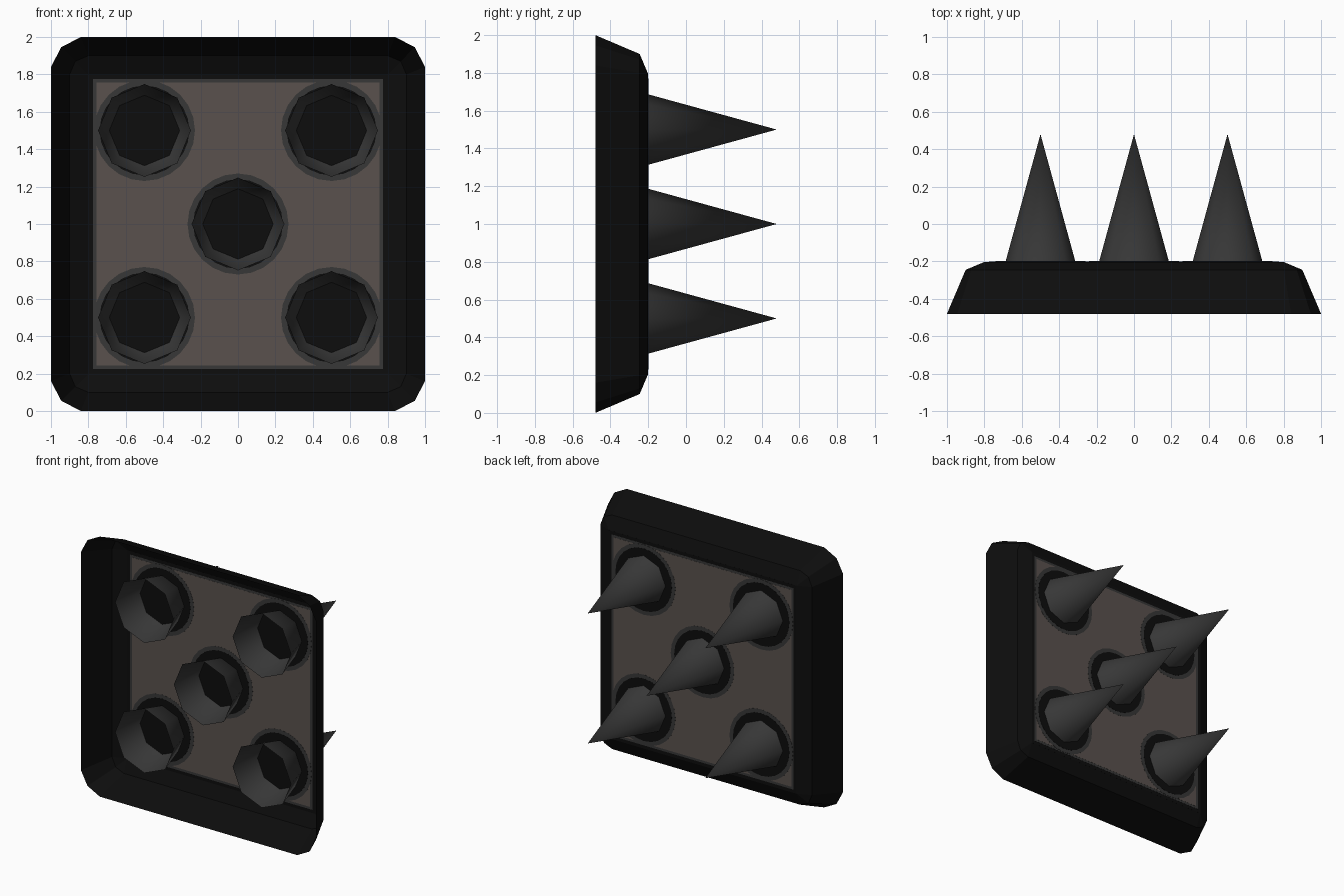
import bpy, bmesh, math
from mathutils import Matrix

cube = bpy.data.objects.get("Cube")
if cube:
    bpy.data.objects.remove(cube)


def material(name, rgb):
    m = bpy.data.materials.new(name)
    m.use_nodes = True
    m.diffuse_color = (*rgb, 1)
    bsdf = m.node_tree.nodes["Principled BSDF"]
    bsdf.inputs["Base Color"].default_value = (*rgb, 1)
    bsdf.inputs["Roughness"].default_value = 0.8
    return m


black = material("black", (0.004, 0.004, 0.004))
grey = material("dark_grey", (0.038, 0.038, 0.038))
brown = material("grey_brown", (0.1, 0.083, 0.075))

PANEL_Y = -0.203
TURN = Matrix.Rotation(-math.pi / 2, 4, 'X')   # local +z becomes +y


def finish(bm, name, mat, location=(0, 0, 0), smooth=False):
    bmesh.ops.recalc_face_normals(bm, faces=bm.faces)
    for f in bm.faces:
        f.smooth = smooth
    mesh = bpy.data.meshes.new(name)
    bm.to_mesh(mesh)
    bm.free()
    mesh.materials.append(mat)
    obj = bpy.data.objects.new(name, mesh)
    obj.location = location
    bpy.context.collection.objects.link(obj)
    return obj


def corner_loop(bm, y, side, straight, diagonal):
    """Square loop with two-segment cut corners, centred on z = 1."""
    quarter = [(side, straight), (diagonal, diagonal), (straight, side)]
    points = []
    for i in range(4):
        for x, z in quarter:
            for _ in range(i):
                x, z = -z, x
            points.append(bm.verts.new((x, y, z + 1)))
    return points


# Open tray frame: flared skirt and bevelled shoulder
bm = bmesh.new()
loops = [corner_loop(bm, -0.48, 1.0, 0.84, 0.945),
         corner_loop(bm, -0.245, 0.9, 0.8, 0.87),
         corner_loop(bm, PANEL_Y, 0.8, 0.8, 0.8)]
for a, b in zip(loops, loops[1:]):
    for i in range(len(a)):
        j = (i + 1) % len(a)
        bm.faces.new((a[i], a[j], b[j], b[i]))
bmesh.ops.remove_doubles(bm, verts=bm.verts, dist=0.0001)
finish(bm, "frame", black)


# Panel and its painted layers, visible on both sides
def square_plate(name, half, thickness, mat):
    bm = bmesh.new()
    bmesh.ops.create_cube(bm, size=1)
    bmesh.ops.scale(bm, verts=bm.verts, vec=(2 * half, thickness, 2 * half))
    finish(bm, name, mat, (0, PANEL_Y, 1))


def round_plate(name, radius, thickness, mat, x, z):
    bm = bmesh.new()
    bmesh.ops.create_cone(bm, cap_ends=True, segments=24, radius1=radius,
                          radius2=radius, depth=thickness, matrix=TURN)
    finish(bm, name, mat, (x, PANEL_Y, z))


square_plate("panel_edge", 0.8, 0.001, black)
square_plate("panel_border", 0.775, 0.003, grey)
square_plate("panel", 0.757, 0.005, brown)

# Five spikes, each an open eight-sided cone through the panel
BASE_Y, TIP_Y = -0.425, 0.48
for x, z, spot in [(0, 1, "centre"), (0.5, 1.5, "upper_left"),
                   (-0.5, 1.5, "upper_right"), (0.5, 0.5, "lower_left"),
                   (-0.5, 0.5, "lower_right")]:
    round_plate("halo_" + spot, 0.27, 0.007, grey, x, z)
    round_plate("dark_ring_" + spot, 0.24, 0.009, black, x, z)
    bm = bmesh.new()
    bmesh.ops.create_cone(bm, cap_ends=False, segments=8, radius1=0.248,
                          radius2=0, depth=TIP_Y - BASE_Y, matrix=TURN)
    bmesh.ops.remove_doubles(bm, verts=bm.verts, dist=0.0001)
    finish(bm, "spike_" + spot, grey, (x, (BASE_Y + TIP_Y) / 2, z), True)
